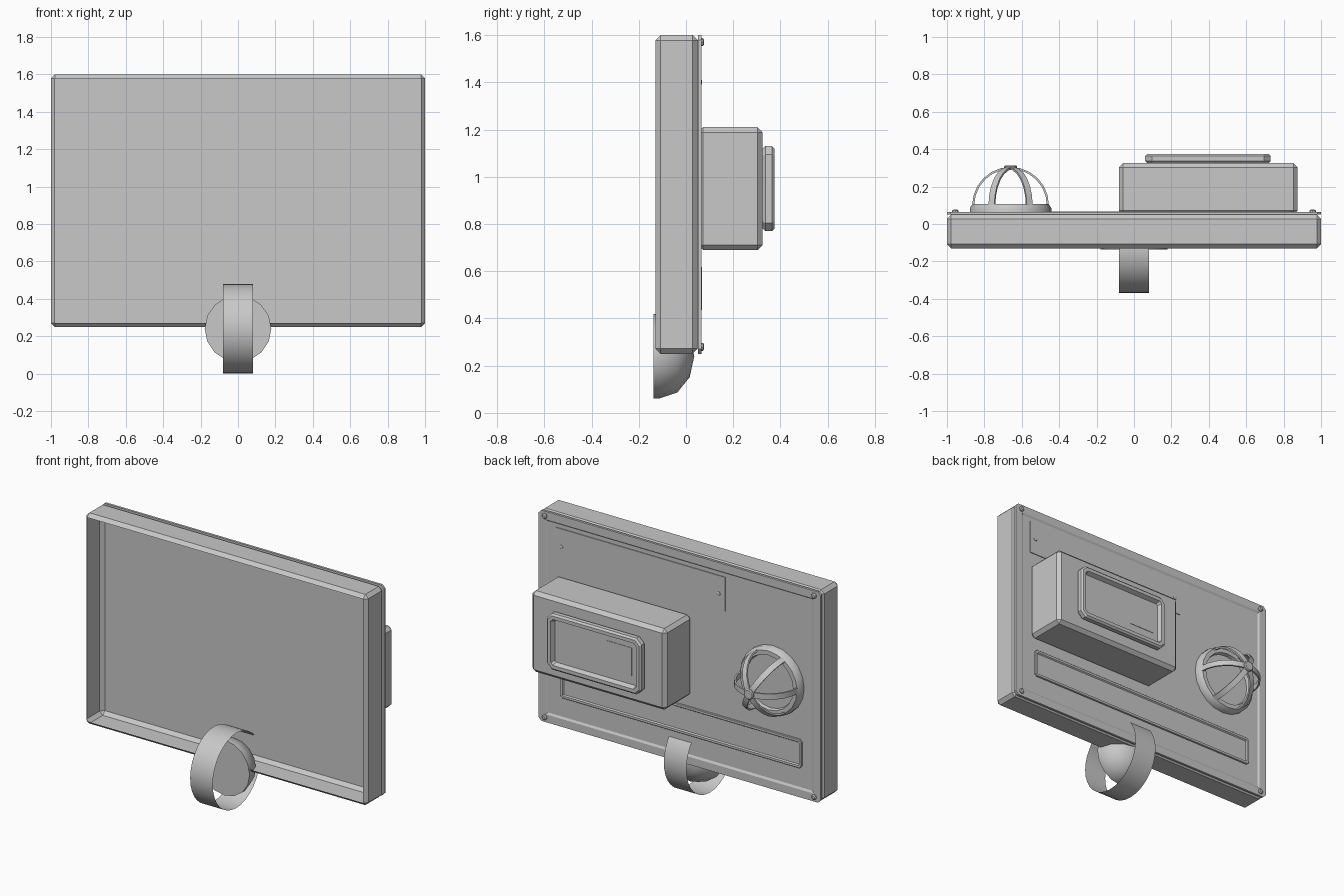
import bpy, bmesh, math
from mathutils import Matrix, Vector

if "Cube" in bpy.data.objects:
    bpy.data.objects.remove(bpy.data.objects["Cube"])

grey = bpy.data.materials.new("plain_grey")
grey.diffuse_color = (0.58, 0.58, 0.58, 1)
grey.use_nodes = True
grey.node_tree.nodes["Principled BSDF"].inputs["Base Color"].default_value = grey.diffuse_color


def finish(name, bm, smooth=False, fix=True):
    if fix:
        bmesh.ops.recalc_face_normals(bm, faces=bm.faces[:])
    me = bpy.data.meshes.new(name)
    bm.to_mesh(me)
    bm.free()
    me.materials.append(grey)
    ob = bpy.data.objects.new(name, me)
    bpy.context.collection.objects.link(ob)
    if smooth:
        bpy.ops.object.select_all(action='DESELECT')
        ob.select_set(True)
        bpy.context.view_layer.objects.active = ob
        bpy.ops.object.shade_smooth_by_angle(angle=math.radians(40))
    return ob


def box(name, lo, hi, bevel=0.0, open_front=False):
    bm = bmesh.new()
    lo, hi = Vector(lo), Vector(hi)
    bmesh.ops.create_cube(bm, size=1, matrix=Matrix.Translation((lo + hi) / 2)
                          @ Matrix.Diagonal((*(hi - lo), 1)))
    if bevel:
        bmesh.ops.bevel(bm, geom=bm.edges[:], offset=bevel, segments=1,
                        profile=0.5, affect='EDGES')
    bmesh.ops.recalc_face_normals(bm, faces=bm.faces[:])
    if open_front:
        front = min(bm.faces, key=lambda f: f.calc_center_median().y)
        bmesh.ops.delete(bm, geom=[front], context='FACES')
    return finish(name, bm, fix=False)


def panel(name, x0, x1, z0, z1, y0, y1, cut, bevel=0.0, steps=()):
    """Cut-corner plate facing +y; each step insets the face, then sinks it."""
    bm = bmesh.new()
    pts = [(x0 + cut, z0), (x1 - cut, z0), (x1, z0 + cut), (x1, z1 - cut),
           (x1 - cut, z1), (x0 + cut, z1), (x0, z1 - cut), (x0, z0 + cut)]
    base = bm.faces.new([bm.verts.new((x, y0, z)) for x, z in pts])
    ext = bmesh.ops.extrude_face_region(bm, geom=[base], use_keep_orig=True)
    bmesh.ops.translate(bm, vec=(0, y1 - y0, 0),
                        verts=[v for v in ext["geom"] if isinstance(v, bmesh.types.BMVert)])
    bmesh.ops.recalc_face_normals(bm, faces=bm.faces[:])
    if bevel:
        rim = [e for e in bm.edges if abs(e.verts[0].co.y - e.verts[1].co.y) < 1e-6]
        bmesh.ops.bevel(bm, geom=rim, offset=bevel, segments=1, profile=0.5, affect='EDGES')
    face = max(bm.faces, key=lambda f: f.calc_center_median().y + 0.01 * f.calc_area())
    for border, slope, depth in steps:
        bmesh.ops.inset_region(bm, faces=[face], thickness=border, use_even_offset=True)
        bmesh.ops.inset_region(bm, faces=[face], thickness=slope, use_even_offset=True)
        bmesh.ops.translate(bm, vec=(0, -depth, 0), verts=face.verts[:])
    return finish(name, bm)


def lathe(name, profile, cx, cz, sides, smooth=True):
    """Spin (radius, y) points about a y axis through (cx, cz)."""
    bm = bmesh.new()
    vs = [bm.verts.new((r, y, 0)) for r, y in profile]
    es = [bm.edges.new(p) for p in zip(vs, vs[1:])]
    bmesh.ops.spin(bm, geom=vs + es, cent=(0, 0, 0), axis=(0, 1, 0), dvec=(0, 0, 0),
                   angle=2 * math.pi, steps=sides, use_merge=True)
    bmesh.ops.remove_doubles(bm, verts=bm.verts[:], dist=1e-5)
    bmesh.ops.translate(bm, vec=(cx, 0, cz), verts=bm.verts[:])
    return finish(name, bm, smooth)


def screw(name, x, z, y, r=0.017, h=0.014):
    lathe(name, [(0, y), (r, y), (r, y + h * 0.6), (r * 0.6, y + h), (0, y + h)], x, z, 8)


# Hollow casing, open at the front
box("casing", (-1, -0.13, 0.25), (1, 0.05, 1.6), 0.022, open_front=True)

# Rear cover plate with sunken field and corner screws
panel("rear_cover", -1, 1, 0.25, 1.6, 0.05, 0.065, 0.02, 0, [(0.05, 0.012, 0.008)])
for x in (-0.955, 0.955):
    for z in (0.28, 1.57):
        screw("corner_screw", x, z, 0.063)

# Upper information plate
box("upper_plate", (-0.32, 0.055, 1.295), (0.88, 0.062, 1.515))
for x in (-0.275, 0.84):
    screw("plate_screw", x, 1.4, 0.061, 0.012, 0.007)

# Lower framed strip
panel("lower_strip", -0.865, 0.845, 0.435, 0.62, 0.055, 0.068, 0.015, 0.003,
      [(0.014, 0.006, 0.008)])

# Control box with framed window
box("control_box", (-0.08, 0.05, 0.69), (0.875, 0.325, 1.21), 0.022)
panel("window_frame", 0.06, 0.73, 0.77, 1.13, 0.325, 0.375, 0.035, 0.011,
      [(0.022, 0.012, 0.028)])
box("window_tile", (0.14, 0.344, 0.87), (0.32, 0.350, 1.05))

# Lamp base, cage ribs and hub
LX, LZ = -0.66, 0.95
lathe("lamp_base", [(0.218, 0.055), (0.218, 0.085), (0.203, 0.108), (0.175, 0.108),
                    (0.17, 0.085), (0, 0.085)], LX, LZ, 20)
for k in range(3):
    bm = bmesh.new()
    n, rings = 12, []
    for i in range(n + 1):
        a = math.pi * i / n
        rings.append([bm.verts.new((r * math.cos(a), 0.1 + r * math.sin(a), w))
                      for r, w in ((0.194, -0.018), (0.205, -0.018),
                                   (0.205, 0.018), (0.194, 0.018))])
    for p, q in zip(rings, rings[1:]):
        for j in range(4):
            bm.faces.new((p[j], p[(j + 1) % 4], q[(j + 1) % 4], q[j]))
    bm.faces.new(rings[0])
    bm.faces.new(rings[-1])
    bmesh.ops.transform(bm, verts=bm.verts[:], matrix=Matrix.Translation((LX, 0, LZ))
                        @ Matrix.Rotation(k * math.pi / 3, 4, 'Y'))
    finish("cage_rib", bm, True)
lathe("cage_hub", [(0, 0.292), (0.034, 0.292), (0.034, 0.308), (0.028, 0.314), (0, 0.314)],
      LX, LZ, 12)

# Dome at the lower edge, flat side to the front
dome = [(0, -0.137), (0.178, -0.137)]
dome += [(0.178 * math.cos(a), -0.11 + 0.145 * math.sin(a))
         for a in (math.radians(d) for d in (0, 30, 60))]
lathe("lower_dome", dome + [(0, 0.035)], 0, 0.24, 16)

# Thin round band through the lower edge
bm = bmesh.new()
n = 32
loops = [[bm.verts.new((x, -0.13 + 0.24 * math.cos(2 * math.pi * i / n),
                        0.24 + 0.24 * math.sin(2 * math.pi * i / n))) for i in range(n)]
         for x in (-0.08, 0.08)]
for i in range(n):
    j = (i + 1) % n
    bm.faces.new((loops[0][i], loops[1][i], loops[1][j], loops[0][j]))
for f in bm.faces:
    c = f.calc_center_median() - Vector((0, -0.13, 0.24))
    f.normal_update()
    if f.normal.dot(c) < 0:
        f.normal_flip()
finish("round_band", bm, True, fix=False)
